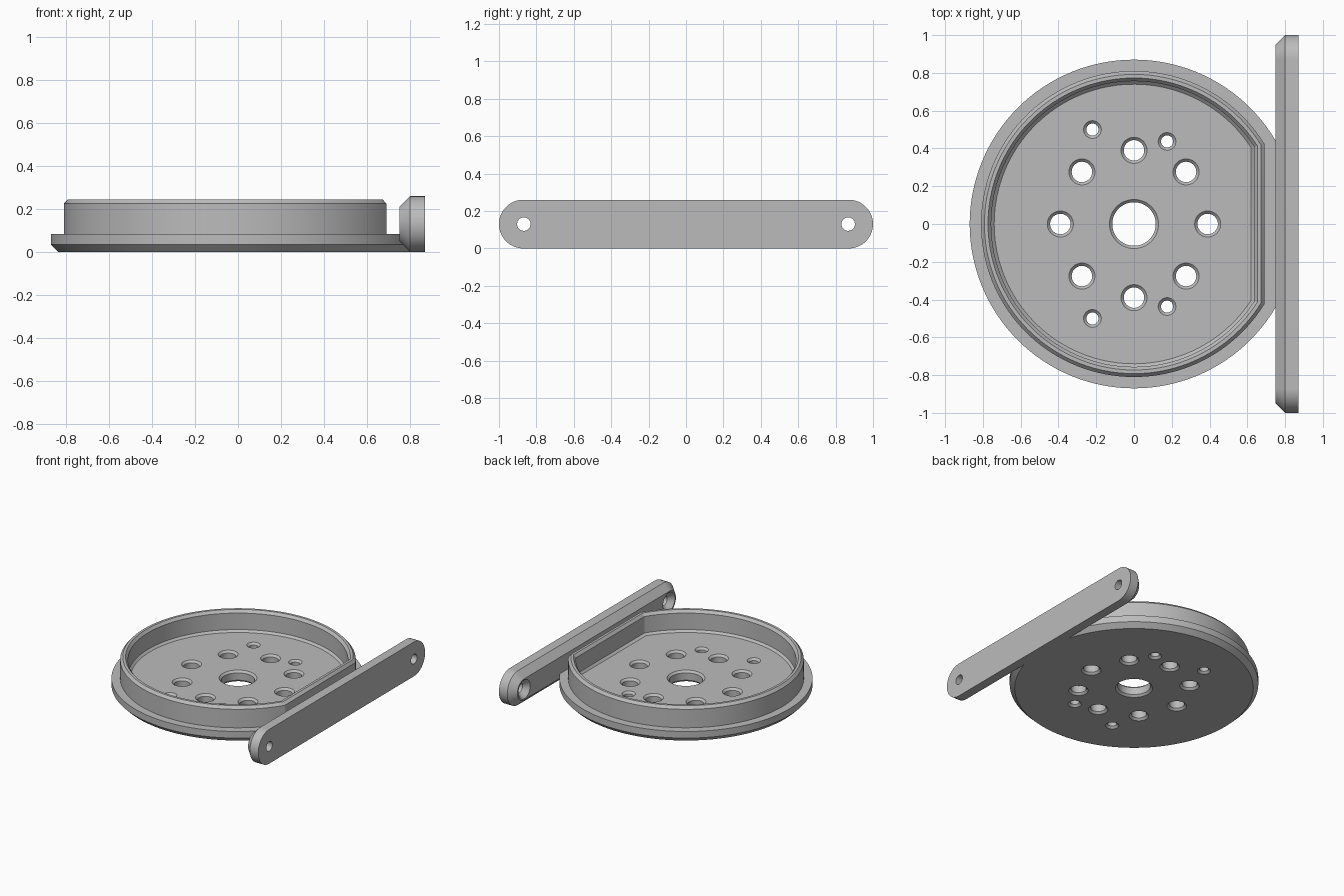
import bpy, bmesh, math
from math import sin, cos, pi

if "Cube" in bpy.data.objects:
    bpy.data.objects.remove(bpy.data.objects["Cube"])

grey = bpy.data.materials.new("plain grey")
grey.use_nodes = True
COLOUR = (0.5, 0.5, 0.5, 1)
grey.diffuse_color = COLOUR
grey.node_tree.nodes["Principled BSDF"].inputs["Base Color"].default_value = COLOUR


def loft(bm, rings, closed=False):
    """Skin a list of rings; cap the ends, or join the last ring to the first."""
    loops = [[bm.verts.new(p) for p in ring] for ring in rings]
    n = len(loops[0])
    pairs = list(zip(loops, loops[1:]))
    if closed:
        pairs.append((loops[-1], loops[0]))
    else:
        bm.faces.new(loops[0])
        bm.faces.new(loops[-1])
    for a, b in pairs:
        for i in range(n):
            j = (i + 1) % n
            bm.faces.new((a[i], a[j], b[j], b[i]))


def make_object(name, bm):
    bmesh.ops.recalc_face_normals(bm, faces=bm.faces)
    mesh = bpy.data.meshes.new(name)
    bm.to_mesh(mesh)
    bm.free()
    mesh.materials.append(grey)
    obj = bpy.data.objects.new(name, mesh)
    bpy.context.collection.objects.link(obj)
    return obj


def circle(r, z, x=0, y=0, n=128):
    return [(x + r * cos(2 * pi * i / n), y + r * sin(2 * pi * i / n), z) for i in range(n)]


def d_shape(offset, z, n=120):
    """Circle with a flat on the +x side, shrunk by offset."""
    r, flat = 0.81 - offset, 0.69 - offset
    start = math.acos(flat / r)
    span = 2 * (pi - start)
    return [(r * cos(start + span * i / n), r * sin(start + span * i / n), z) for i in range(n + 1)]


def stadium(offset, x, n=32):
    """Rounded bar outline in the yz plane, shrunk by offset."""
    r = 0.13 - offset
    return [(x, side * (0.87 + r * sin(pi * i / n)), 0.13 + side * r * cos(pi * i / n))
            for side in (1, -1) for i in range(n + 1)]


def cut(obj, cutter):
    mod = obj.modifiers.new("holes", "BOOLEAN")
    mod.operation = "DIFFERENCE"
    mod.solver = "EXACT"
    mod.object = cutter
    bpy.context.view_layer.objects.active = obj
    bpy.ops.object.modifier_apply(modifier=mod.name)
    bpy.data.objects.remove(cutter)


def shade(obj):
    bpy.ops.object.select_all(action="DESELECT")
    obj.select_set(True)
    bpy.context.view_layer.objects.active = obj
    bpy.ops.object.shade_smooth_by_angle(angle=math.radians(25))


# Base disc with a chamfered lower edge
THICK = 0.085
bm = bmesh.new()
loft(bm, [circle(0.835, 0), circle(0.87, 0.035), circle(0.87, THICK)])
base = make_object("base_disc", bm)

# Holes through the disc, chamfered on both sides
holes = [(0, 0, 0.115)]
holes += [(0.39 * cos(k * pi / 4), 0.39 * sin(k * pi / 4), 0.054) for k in range(8)]
holes += [(x, s * y, 0.032) for x, y in ((-0.22, 0.5), (0.175, 0.437)) for s in (1, -1)]
bm = bmesh.new()
C = 0.015
for x, y, r in holes:
    steps = [(r + 2 * C, -C), (r, C), (r, THICK - C), (r + 2 * C, THICK + C)]
    loft(bm, [circle(rad, z, x, y, 48) for rad, z in steps])
cut(base, make_object("disc_hole_cutter", bm))

# Raised rim with a flat side
profile = [(0, 0.07), (0, 0.225), (0.018, 0.245), (0.037, 0.245),
           (0.054, 0.225), (0.054, 0.1), (0.07, THICK), (0.07, 0.07)]
bm = bmesh.new()
loft(bm, [d_shape(o, z) for o, z in profile], closed=True)
rim = make_object("raised_rim", bm)

# Mounting bar with its inner edge chamfered
bm = bmesh.new()
loft(bm, [stadium(0.05, 0.75), stadium(0, 0.80), stadium(0, 0.87)])
bar = make_object("mounting_bar", bm)

# Countersunk screw holes near both ends of the bar
bm = bmesh.new()
for side in (1, -1):
    steps = [(0.08, 0.74), (0.036, 0.79), (0.036, 0.9)]
    loft(bm, [[(x, side * 0.867 + a, 0.13 + b) for a, b, _ in circle(r, 0, n=48)]
              for r, x in steps])
cut(bar, make_object("bar_hole_cutter", bm))

for part in (base, rim, bar):
    shade(part)
